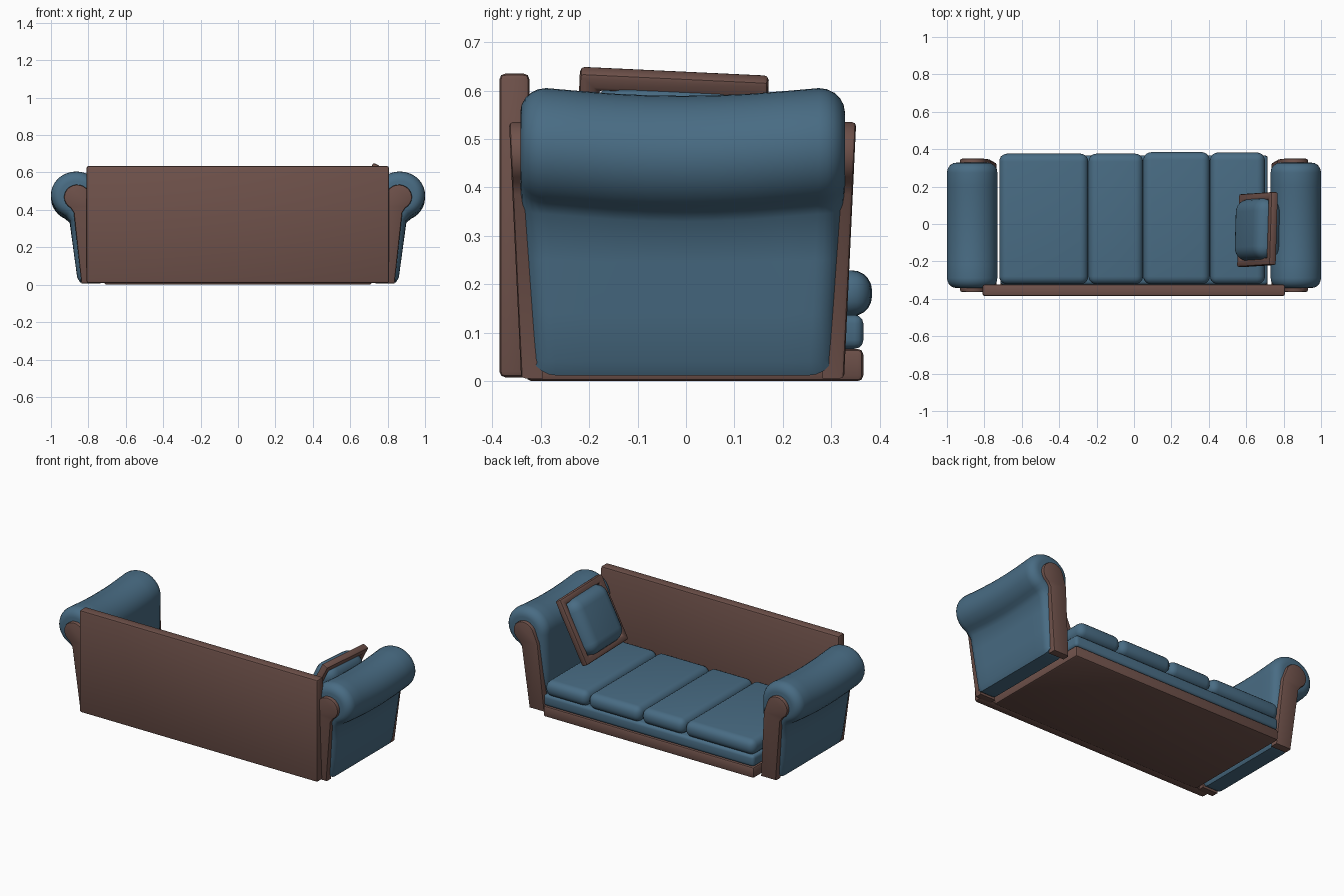
import bpy, bmesh
from math import sin, cos, radians, pi
from mathutils import Matrix, Vector

cube = bpy.data.objects.get("Cube")
if cube:
    bpy.data.objects.remove(cube, do_unlink=True)


def material(name, rgb):
    mat = bpy.data.materials.new(name)
    mat.use_nodes = True
    mat.diffuse_color = (*rgb, 1)
    mat.node_tree.nodes["Principled BSDF"].inputs["Base Color"].default_value = (*rgb, 1)
    return mat


BLUE = material("blue fabric", (0.066, 0.15, 0.23))
BROWN = material("brown wood", (0.158, 0.083, 0.069))


def finish(name, bm, mat, matrix=None):
    """Turn a bmesh into a smooth-shaded object with sharp edges kept."""
    if matrix:
        bm.transform(matrix)
    bmesh.ops.recalc_face_normals(bm, faces=bm.faces)
    mesh = bpy.data.meshes.new(name)
    bm.to_mesh(mesh)
    bm.free()
    mesh.materials.append(mat)
    obj = bpy.data.objects.new(name, mesh)
    bpy.context.collection.objects.link(obj)
    bpy.ops.object.select_all(action="DESELECT")
    obj.select_set(True)
    bpy.context.view_layer.objects.active = obj
    bpy.ops.object.shade_smooth_by_angle(angle=radians(40))


def bevel(bm, edges, width, segments):
    bmesh.ops.bevel(bm, geom=edges, offset=width, segments=segments,
                    profile=0.5, affect="EDGES", clamp_overlap=True)


def rounded_box(name, lo, hi, width, segments, mat, matrix=None):
    bm = bmesh.new()
    bmesh.ops.create_cube(bm, size=1)
    lo, hi = Vector(lo), Vector(hi)
    scale = Matrix.Diagonal(hi - lo)
    for v in bm.verts:
        v.co = (lo + hi) / 2 + scale @ v.co
    bevel(bm, bm.edges[:], width, segments)
    finish(name, bm, mat, matrix)


def arc(cx, cz, rx, rz, start, end, steps):
    angles = [radians(start + (end - start) * i / steps) for i in range(steps + 1)]
    return [Vector((cx + rx * cos(a), cz + rz * sin(a))) for a in angles]


def loft(bm, rings):
    """Skin closed rings of points and cap both ends."""
    loops = [[bm.verts.new(p) for p in ring] for ring in rings]
    for a, b in zip(loops, loops[1:]):
        for i in range(len(a)):
            j = (i + 1) % len(a)
            bm.faces.new((a[i], a[j], b[j], b[i]))
    return [bm.faces.new(loops[0]), bm.faces.new(loops[-1])]


# Cross-section of the padded arm, with a scroll on its outer side
arm_profile = arc(0.865, 0.48, 0.135, 0.125, 185, -65, 24)
arm_profile += [Vector(p) for p in ((0.9, 0.345), (0.888, 0.25), (0.874, 0.14), (0.86, 0.04),
                                    (0.845, 0.012), (0.75, 0.012), (0.733, 0.04), (0.73, 0.25))]


def inset_profile(points, amount):
    result = []
    for i, p in enumerate(points):
        along = (points[(i + 1) % len(points)] - points[i - 1]).normalized()
        result.append(p + Vector((along.y, -along.x)) * amount)
    return result


def arm(name, side):
    bm = bmesh.new()
    steps, radius = 5, 0.05
    ends = [(1 - 0.16 * (1 - sin(i * pi / 2 / steps)), radius * (1 - cos(i * pi / 2 / steps)))
            for i in range(steps + 1)]
    sections = [(-t, r) for t, r in reversed(ends)]
    sections += [(t * 0.84 / 4, 0) for t in range(-3, 4)] + ends
    rings = []
    for t, shrink in sections:
        ring = []
        for p in inset_profile(arm_profile, shrink):
            half = 0.31 + 0.025 * min(p.y / 0.4, 1)
            sag = 0.016 * max(0, 1 - (t / 0.8) ** 2) * min(1, max(0, (p.y - 0.2) / 0.15))
            ring.append((side * p.x, t * half - 0.007, p.y - sag))
        rings.append(ring)
    loft(bm, rings)
    finish(name, bm, BLUE)


# Wooden scroll panels that close the arm ends
panel_profile = [Vector((0.735, 0.006)), Vector((0.768, 0.42))]
panel_profile += arc(0.86, 0.468, 0.07, 0.067, 165, -60, 14)
panel_profile += [Vector((0.878, 0.385)), Vector((0.837, 0.006))]


def arm_panel(name, side, end):
    bm = bmesh.new()
    rings = []
    for depth in (0, 0.045):
        rings.append([(side * p.x, end * (0.333 + 0.025 * p.y / 0.53 - depth) - 0.007, p.y)
                      for p in panel_profile])
    caps = loft(bm, rings)
    bmesh.ops.recalc_face_normals(bm, faces=bm.faces)
    bevel(bm, caps[0].edges[:], 0.008, 2)
    finish(name, bm, BROWN)


for label, side in (("left", 1), ("right", -1)):
    arm(label + "_arm", side)
    arm_panel(label + "_arm_seat_side_panel", side, 1)
    arm_panel(label + "_arm_board_side_panel", side, -1)

# Backboard, base and seat
rounded_box("backboard", (-0.81, -0.385, 0.008), (0.808, -0.323, 0.635), 0.012, 2, BROWN)
rounded_box("base", (-0.715, -0.33, 0), (0.715, 0.366, 0.067), 0.012, 2, BROWN)
rounded_box("seat_deck", (-0.715, -0.325, 0.067), (0.715, 0.366, 0.137), 0.018, 3, BLUE)
cushions = ((-0.72, -0.245, 0.376), (-0.243, 0.048, 0.376),
            (0.05, 0.405, 0.384), (0.407, 0.7, 0.382))
for i, (x0, x1, front) in enumerate(cushions):
    rounded_box(f"seat_cushion_{i + 1}", (x0, -0.322, 0.134), (x1, front, 0.229),
                0.042, 5, BLUE)

# Framed pillow leaning on the left arm
lean = (Matrix.Translation((0.66, -0.03, 0.455)) @ Matrix.Rotation(radians(-3), 4, "Z")
        @ Matrix.Rotation(radians(26), 4, "Y") @ Matrix.Rotation(radians(-3), 4, "X"))
rounded_box("pillow_pad", (-0.075, -0.165, -0.17), (0.075, 0.165, 0.17), 0.07, 6, BLUE, lean)

bm = bmesh.new()
corners = ((-1, -1), (1, -1), (1, 1), (-1, 1))
loops = [[bm.verts.new((x, a * w, b * h)) for a, b in corners]
         for x, w, h in ((-0.021, 0.195, 0.2), (0.021, 0.195, 0.2),
                         (0.021, 0.155, 0.16), (-0.021, 0.155, 0.16))]
for k in range(4):
    for i in range(4):
        j, n = (i + 1) % 4, (k + 1) % 4
        bm.faces.new((loops[k][i], loops[k][j], loops[n][j], loops[n][i]))
bmesh.ops.recalc_face_normals(bm, faces=bm.faces)
edges = [e for e in bm.edges if e.calc_face_angle(0) > 0.5]
bevel(bm, edges, 0.01, 2)
finish("pillow_frame", bm, BROWN, lean)
